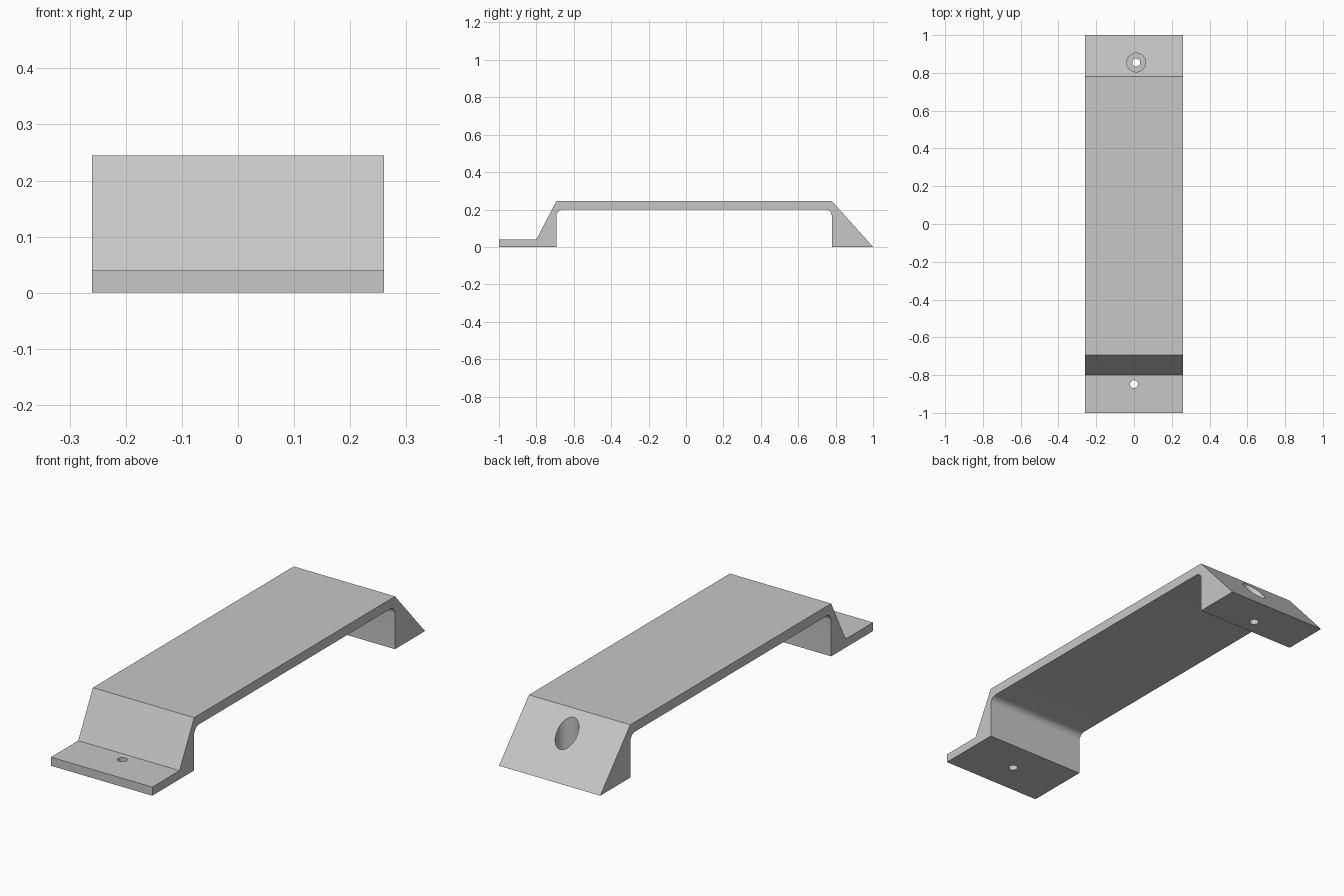
import bpy, bmesh, math

cube = bpy.data.objects.get("Cube")
if cube:
    bpy.data.objects.remove(cube, do_unlink=True)

HALF_WIDTH = 0.26

grey = bpy.data.materials.new("plain grey")
grey.use_nodes = True
colour = (0.57, 0.57, 0.57, 1)
grey.diffuse_color = colour
grey.node_tree.nodes["Principled BSDF"].inputs["Base Color"].default_value = colour


def fillet(cy, cz, r, start, end, steps=10):
    """Arc points for the rounded inner corners."""
    angles = [math.radians(start + (end - start) * i / steps) for i in range(steps + 1)]
    return [(cy + r * math.cos(a), cz + r * math.sin(a)) for a in angles]


def extrude_profile(name, points):
    """Extrude a (y, z) outline across the full width."""
    bm = bmesh.new()
    face = bm.faces.new([bm.verts.new((-HALF_WIDTH, y, z)) for y, z in points])
    moved = bmesh.ops.extrude_face_region(bm, geom=[face])["geom"]
    verts = [g for g in moved if isinstance(g, bmesh.types.BMVert)]
    bmesh.ops.translate(bm, verts=verts, vec=(2 * HALF_WIDTH, 0, 0))
    bmesh.ops.recalc_face_normals(bm, faces=bm.faces)
    mesh = bpy.data.meshes.new(name)
    bm.to_mesh(mesh)
    bm.free()
    obj = bpy.data.objects.new(name, mesh)
    bpy.context.collection.objects.link(obj)
    obj.data.materials.append(grey)
    return obj


def drill(target, name, x, y, radius, bottom, top):
    """Cut a vertical round hole."""
    bpy.ops.mesh.primitive_cylinder_add(vertices=40, radius=radius, depth=top - bottom,
                                        location=(x, y, (top + bottom) / 2))
    cutter = bpy.context.object
    cutter.name = name
    cutter.data.materials.append(grey)
    cutter.hide_render = True
    mod = target.modifiers.new(name, "BOOLEAN")
    mod.operation = "DIFFERENCE"
    mod.solver = "EXACT"
    mod.object = cutter
    bpy.context.view_layer.objects.active = target
    bpy.ops.object.modifier_apply(modifier=name)
    bpy.data.objects.remove(cutter, do_unlink=True)


# Bridge outline: front flange, front slope, deck, back wedge, rounded underside
r = 0.035
front, back, under, deck = -0.693, 0.78, 0.2, 0.245
outline = [(-1, 0), (-1, 0.04), (-0.8, 0.04), (front, deck), (back, deck), (1, 0), (back, 0)]
outline += fillet(back - r, under - r, r, 0, 90)
outline += fillet(front + r, under - r, r, 90, 180)
outline += [(front, 0)]
bridge = extrude_profile("handle_bridge", outline)

# Screw holes, with a counterbore in the back wedge
drill(bridge, "front_screw_hole", 0, -0.848, 0.021, -0.1, 0.1)
drill(bridge, "back_counterbore", 0.012, 0.855, 0.05, 0.04, 0.4)
drill(bridge, "back_screw_hole", 0.012, 0.855, 0.021, -0.1, 0.2)

bpy.ops.object.select_all(action="DESELECT")
bridge.select_set(True)
bpy.context.view_layer.objects.active = bridge
bpy.ops.object.shade_smooth_by_angle(angle=math.radians(25))
